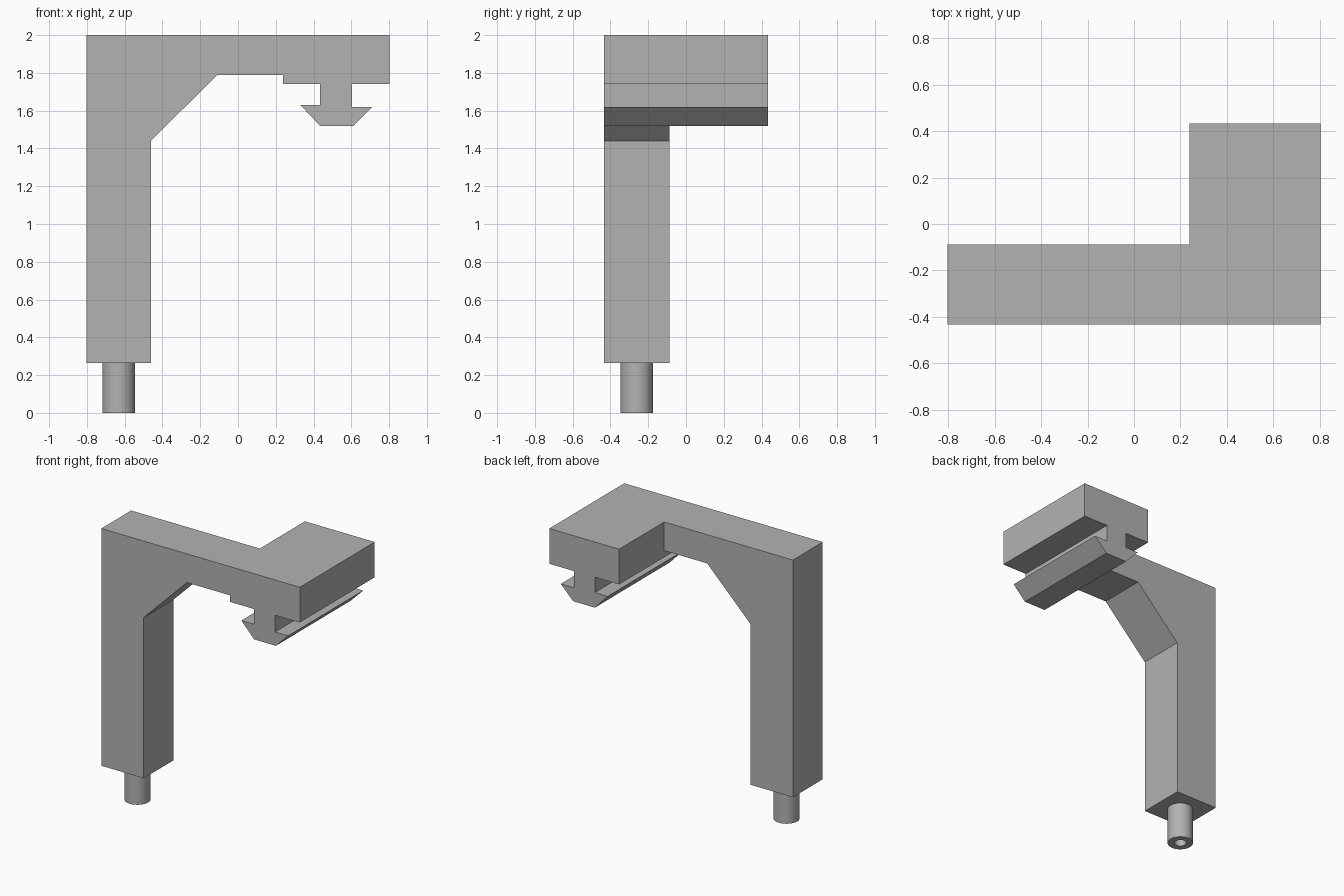
import bpy
import bmesh
import math

cube = bpy.data.objects.get("Cube")
if cube:
    bpy.data.objects.remove(cube, do_unlink=True)

grey = bpy.data.materials.new("plain grey")
grey.use_nodes = True
grey.diffuse_color = (0.45, 0.45, 0.45, 1)
grey.node_tree.nodes["Principled BSDF"].inputs["Base Color"].default_value = grey.diffuse_color


def finish(bm, name):
    bmesh.ops.recalc_face_normals(bm, faces=bm.faces[:])
    mesh = bpy.data.meshes.new(name)
    bm.to_mesh(mesh)
    bm.free()
    mesh.materials.append(grey)
    obj = bpy.data.objects.new(name, mesh)
    bpy.context.collection.objects.link(obj)
    return obj


def push_back(bm, faces, depth):
    """Extrude faces along +y and return the new end faces."""
    geom = bmesh.ops.extrude_face_region(bm, geom=faces)["geom"]
    verts = [g for g in geom if isinstance(g, bmesh.types.BMVert)]
    bmesh.ops.translate(bm, verts=verts, vec=(0, depth, 0))
    return [g for g in geom if isinstance(g, bmesh.types.BMFace)]


HALF_W, FRONT, ARM_BACK, BACK = 0.803, -0.433, -0.088, 0.433
LEG_BASE, LEG_INNER, HEAD_X = 0.265, -0.46, 0.238

# Bracket: leg, braced arm and head with a flared rail underneath
bm = bmesh.new()
seam = [(HEAD_X, 2), (HEAD_X, 1.79)]
arm = [(-0.11, 1.79), (LEG_INNER, 1.44), (LEG_INNER, LEG_BASE),
       (-HALF_W, LEG_BASE), (-HALF_W, 2)]
head = [(HEAD_X, 1.742), (0.434, 1.742), (0.434, 1.63), (0.33, 1.63),
        (0.434, 1.52), (0.61, 1.52), (0.71, 1.62), (0.604, 1.62),
        (0.604, 1.742), (HALF_W, 1.742), (HALF_W, 2)]
shared = [bm.verts.new((x, FRONT, z)) for x, z in seam]
arm_face, head_face = [
    bm.faces.new(shared + [bm.verts.new((x, FRONT, z)) for x, z in part])
    for part in (arm, head)]
ends = push_back(bm, [arm_face, head_face], ARM_BACK - FRONT)
head_end = max(ends, key=lambda f: f.calc_center_median().x)

# The head alone continues further back
new_end = push_back(bm, [head_end], BACK - ARM_BACK)
finish(bm, "bracket_body")

# Hollow mounting pin, turned from its section
bm = bmesh.new()
section = [(0.087, LEG_BASE), (0.087, 0), (0.041, 0), (0.041, 0.26), (0, 0.26)]
verts = [bm.verts.new((r, 0, z)) for r, z in section]
edges = [bm.edges.new(pair) for pair in zip(verts, verts[1:])]
bmesh.ops.spin(bm, geom=verts + edges, cent=(0, 0, 0), axis=(0, 0, 1),
               angle=math.tau, steps=48)
bmesh.ops.remove_doubles(bm, verts=bm.verts[:], dist=0.0005)
pin = finish(bm, "mounting_pin")
pin.location = ((LEG_INNER - HALF_W) / 2, (FRONT + ARM_BACK) / 2, 0)
bpy.ops.object.select_all(action="DESELECT")
pin.select_set(True)
bpy.context.view_layer.objects.active = pin
bpy.ops.object.shade_smooth_by_angle(angle=math.radians(35))
